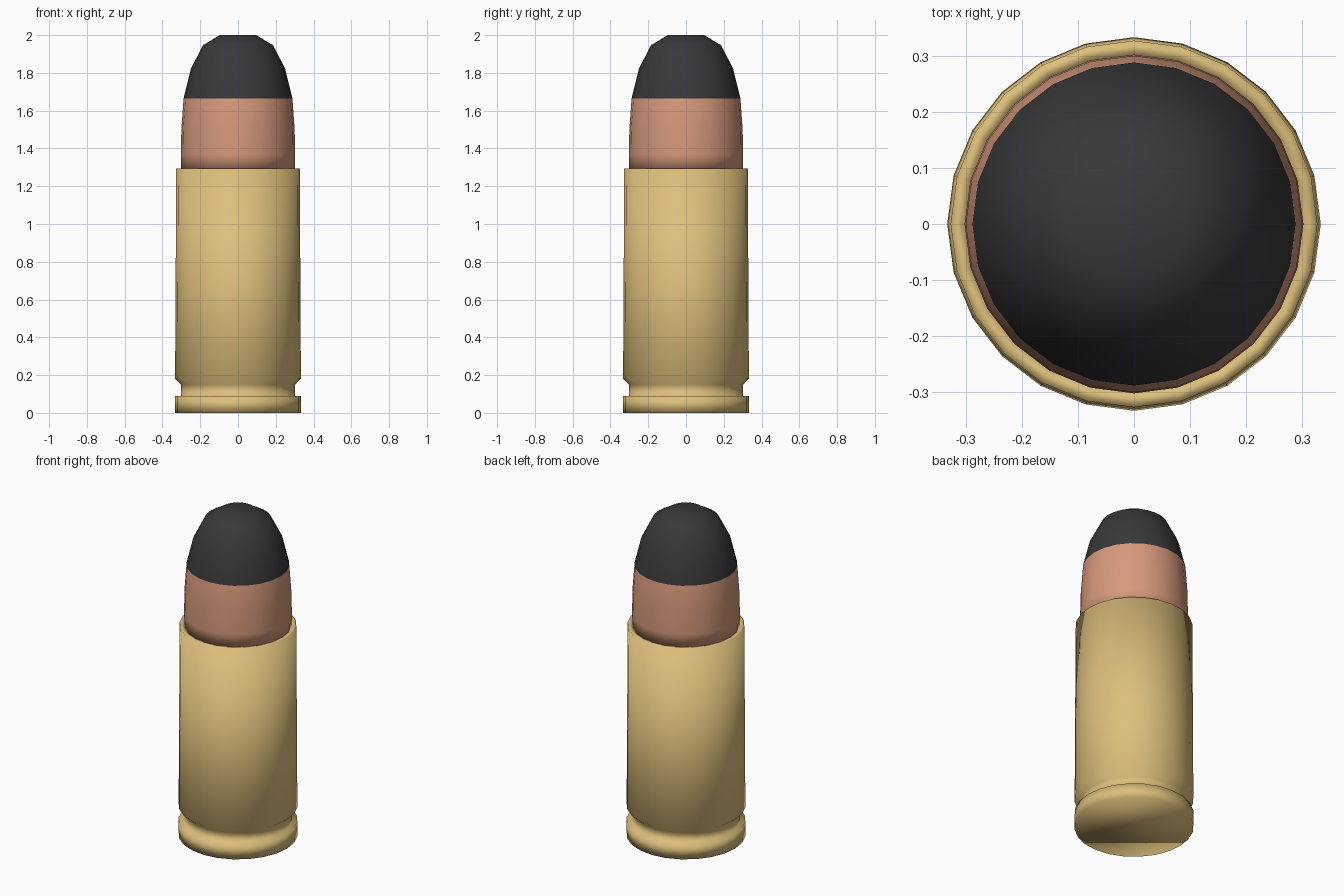
import bpy, bmesh
from math import cos, sin, tau

cube = bpy.data.objects.get("Cube")
if cube:
    bpy.data.objects.remove(cube)

SIDES = 24


def material(name, rgb):
    mat = bpy.data.materials.new(name)
    mat.use_nodes = True
    mat.diffuse_color = (*rgb, 1)
    bsdf = next(n for n in mat.node_tree.nodes if n.type == 'BSDF_PRINCIPLED')
    bsdf.inputs["Base Color"].default_value = (*rgb, 1)
    return mat


def lathe(name, profile, mats):
    """Spin (radius, height) points around z and cap both ends."""
    bm = bmesh.new()
    rings = [[bm.verts.new((r * cos(tau * i / SIDES), r * sin(tau * i / SIDES), z))
              for i in range(SIDES)] for r, z in profile]
    for low, high in zip(rings, rings[1:]):
        for i in range(SIDES):
            j = (i + 1) % SIDES
            bm.faces.new((low[i], low[j], high[j], high[i]))
    bm.faces.new(rings[0][::-1])
    bm.faces.new(rings[-1])
    bmesh.ops.recalc_face_normals(bm, faces=bm.faces[:])
    for face in bm.faces:
        face.smooth = True
    mesh = bpy.data.meshes.new(name)
    bm.to_mesh(mesh)
    bm.free()
    for mat in mats:
        mesh.materials.append(mat)
    obj = bpy.data.objects.new(name, mesh)
    bpy.context.collection.objects.link(obj)
    return obj


brass = material("brass", (0.72, 0.52, 0.20))
copper = material("copper", (0.67, 0.32, 0.20))
black = material("matte_black", (0.04, 0.04, 0.04))

# Casing: base rim, extraction groove, tapered wall, open mouth ledge
lathe("casing", [
    (0.333, 0.0), (0.333, 0.09), (0.302, 0.09), (0.302, 0.15),
    (0.333, 0.18), (0.327, 1.295), (0.302, 1.295), (0.30, 1.25),
], [brass])

# Rounded head with a dark tip above the colour line
TIP_HEIGHT = 1.665
head = lathe("rounded_head", [
    (0.302, 1.285), (0.302, 1.37), (0.30, 1.50), (0.288, TIP_HEIGHT),
    (0.25, 1.82), (0.187, 1.945), (0.097, 2.0),
], [copper, black])
for face in head.data.polygons:
    face.material_index = int(face.center.z > TIP_HEIGHT)
